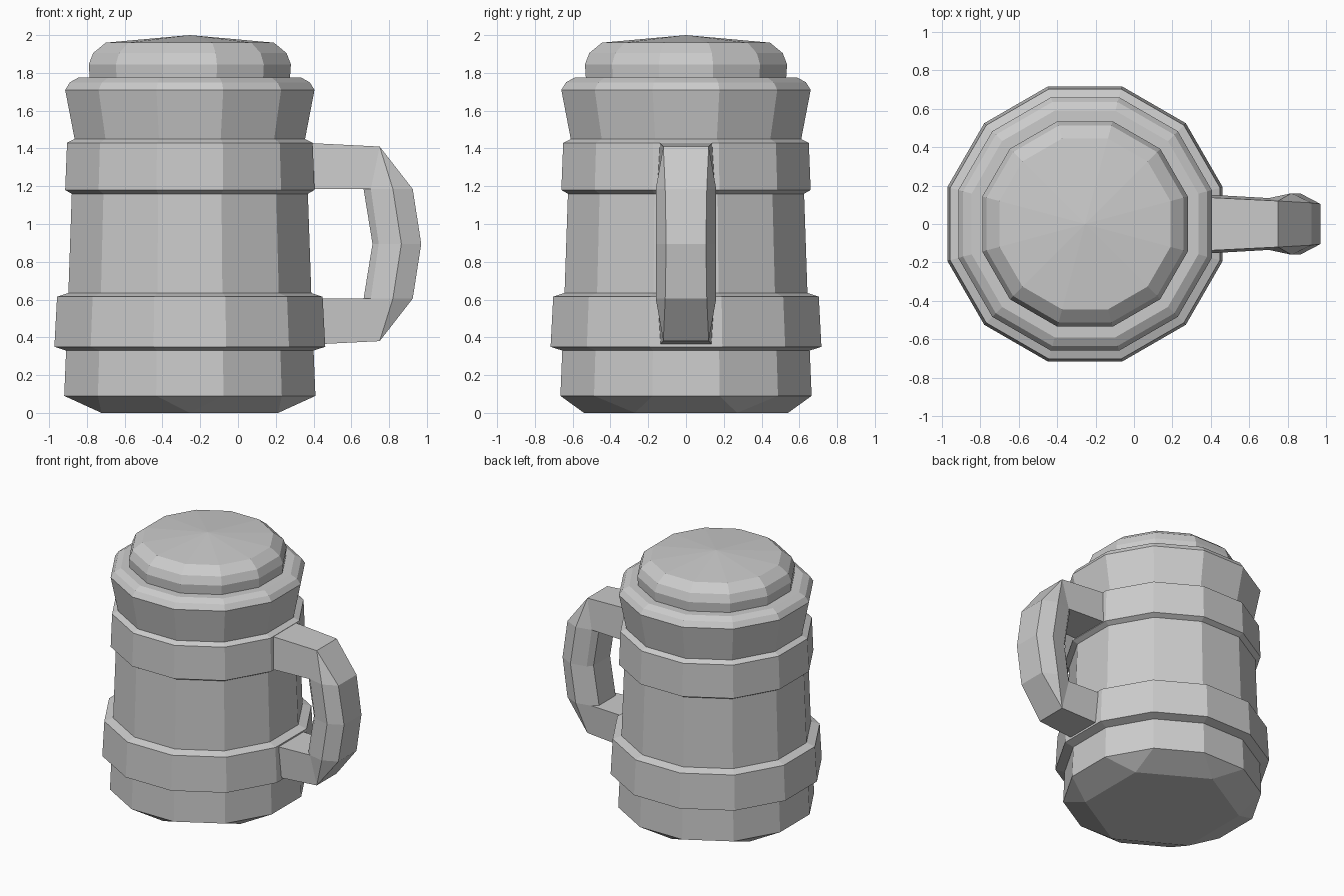
import bpy, bmesh, math

if "Cube" in bpy.data.objects:
    bpy.data.objects.remove(bpy.data.objects["Cube"])

CX = -0.255      # axis of the tankard
SIDES = 12
MID = 0.895      # height about which the handle is symmetrical


def finish(name, bm):
    bmesh.ops.remove_doubles(bm, verts=bm.verts, dist=0.0005)
    bmesh.ops.recalc_face_normals(bm, faces=bm.faces)
    me = bpy.data.meshes.new(name)
    bm.to_mesh(me)
    bm.free()
    ob = bpy.data.objects.new(name, me)
    bpy.context.collection.objects.link(ob)
    return ob


def ring(bm, apothem, z):
    r = apothem / math.cos(math.pi / SIDES)
    return [bm.verts.new((CX + r * math.cos(a), r * math.sin(a), z))
            for a in (math.radians(15 + 30 * i) for i in range(SIDES))]


def bridge(bm, a, b):
    n = len(a)
    for i in range(n):
        j = (i + 1) % n
        bm.faces.new((a[i], a[j], b[j], b[i]))


# Body with both bands and flared rim, as (apothem, z)
profile = [(0.665, 0.09), (0.655, 0.33), (0.717, 0.35), (0.703, 0.615),
           (0.643, 0.635), (0.625, 1.16), (0.66, 1.18), (0.65, 1.43),
           (0.61, 1.45), (0.66, 1.71), (0.635, 1.75), (0.59, 1.775)]
bm = bmesh.new()
rings = [ring(bm, a, z) for a, z in profile]
for a, b in zip(rings, rings[1:]):
    bridge(bm, a, b)
bm.faces.new(rings[-1])
# Six-sided foot: pairs of the twelve corners run together
foot = [bm.verts.new((CX + 0.54 * math.cos(math.radians(30 + 60 * i)),
                      0.54 * math.sin(math.radians(30 + 60 * i)), 0)) for i in range(6)]
low = rings[0]
for i in range(6):
    a, b, c = low[2 * i], low[2 * i + 1], low[(2 * i + 2) % SIDES]
    bm.faces.new((a, b, foot[i]))
    bm.faces.new((b, c, foot[(i + 1) % 6], foot[i]))
bm.faces.new(foot)
finish("tankard_body", bm)

# Domed lid
bm = bmesh.new()
rings = [ring(bm, a, z) for a, z in
         [(0.53, 1.77), (0.535, 1.845), (0.512, 1.905), (0.445, 1.96)]]
for a, b in zip(rings, rings[1:]):
    bridge(bm, a, b)
tip = bm.verts.new((CX, 0, 2.0))
for i in range(SIDES):
    bm.faces.new((rings[-1][i], rings[-1][(i + 1) % SIDES], tip))
bm.faces.new(rings[0])
finish("lid", bm)

# Handle: half sections (x, half width, z) from outer edge to inner edge
upper = [
    [(0.35, 0.14, 1.43), (0.35, 0.14, 1.43), (0.35, 0.155, 1.185), (0.35, 0.10, 1.185)],
    [(0.75, 0.12, 1.41), (0.75, 0.12, 1.41), (0.703, 0.135, 1.185), (0.665, 0.10, 1.185)],
    [(0.925, 0.11, 1.185), (0.82, 0.16, 1.185), (0.703, 0.135, 1.185), (0.665, 0.10, 1.185)],
    [(0.97, 0.105, MID), (0.865, 0.16, MID), (0.745, 0.135, MID), (0.712, 0.10, MID)],
]
lower = [[(x, w, 2 * MID - z) for x, w, z in s] for s in reversed(upper[:-1])]
bm = bmesh.new()
loops = []
for s in upper + lower:
    pts = [(x, -w, z) for x, w, z in s] + [(x, w, z) for x, w, z in reversed(s)]
    loops.append([bm.verts.new(p) for p in pts])
for a, b in zip(loops, loops[1:]):
    bridge(bm, a, b)
bm.faces.new(loops[0])
bm.faces.new(loops[-1])
finish("handle", bm)
